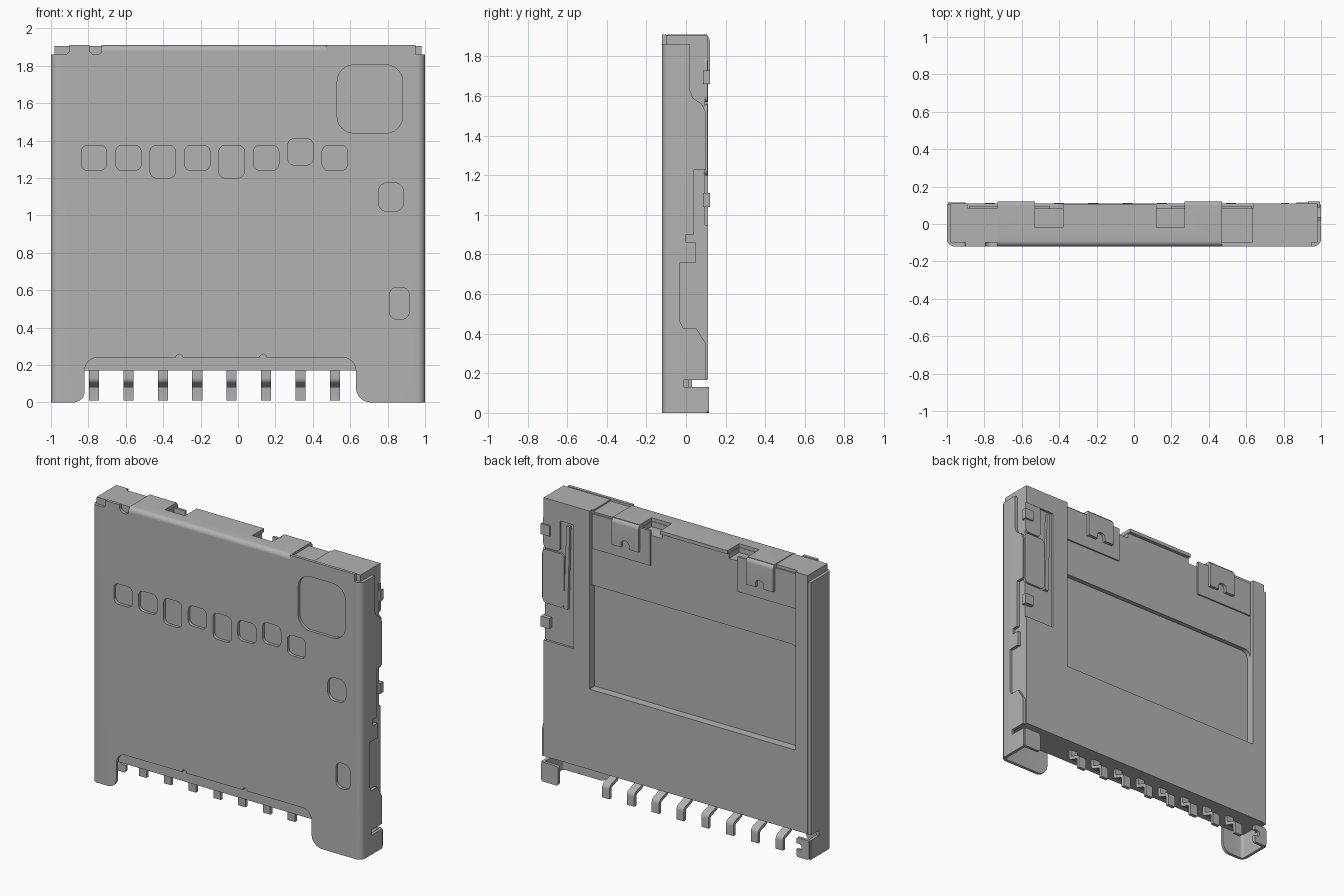
import bpy, bmesh, math
from mathutils import Vector

cube = bpy.data.objects.get("Cube")
if cube:
    bpy.data.objects.remove(cube)

metal = bpy.data.materials.new("socket grey")
metal.use_nodes = True
GREY = (0.45, 0.45, 0.45, 1)
metal.diffuse_color = GREY
metal.node_tree.nodes["Principled BSDF"].inputs["Base Color"].default_value = GREY

# Axis order for extruding a 2D profile: (profile u, profile v, depth)
MAP = {'x': lambda u, v, d: (d, u, v),
       'y': lambda u, v, d: (u, d, v),
       'z': lambda u, v, d: (u, v, d)}


def prism(name, pts, axis, lo, hi):
    """Extrude a closed 2D profile along an axis."""
    bm = bmesh.new()
    f = MAP[axis]
    a = [bm.verts.new(f(u, v, lo)) for u, v in pts]
    b = [bm.verts.new(f(u, v, hi)) for u, v in pts]
    bm.faces.new(a)
    bm.faces.new(b[::-1])
    for i in range(len(pts)):
        j = (i + 1) % len(pts)
        bm.faces.new((a[j], a[i], b[i], b[j]))
    bmesh.ops.recalc_face_normals(bm, faces=bm.faces)
    me = bpy.data.meshes.new(name)
    bm.to_mesh(me)
    bm.free()
    me.materials.append(metal)
    ob = bpy.data.objects.new(name, me)
    bpy.context.collection.objects.link(ob)
    return ob


def box(name, x0, x1, y0, y1, z0, z1):
    return prism(name, [(x0, y0), (x1, y0), (x1, y1), (x0, y1)], 'z', z0, z1)


def arc(cx, cy, r, a0, a1, n=6):
    return [(cx + r * math.cos(math.radians(a0 + (a1 - a0) * i / n)),
             cy + r * math.sin(math.radians(a0 + (a1 - a0) * i / n))) for i in range(n + 1)]


def round_rect(x0, x1, z0, z1, r):
    return (arc(x1 - r, z1 - r, r, 0, 90) + arc(x0 + r, z1 - r, r, 90, 180)
            + arc(x0 + r, z0 + r, r, 180, 270) + arc(x1 - r, z0 + r, r, 270, 360))


def cut(ob, *cutters):
    """Subtract cutters from an object, apply, and remove the cutters."""
    for c in cutters:
        c.hide_render = True
        m = ob.modifiers.new("cut", 'BOOLEAN')
        m.operation, m.solver, m.object = 'DIFFERENCE', 'EXACT', c
    bpy.context.view_layer.update()
    dg = bpy.context.evaluated_depsgraph_get()
    me = bpy.data.meshes.new_from_object(ob.evaluated_get(dg))
    ob.modifiers.clear()
    ob.data = me
    for c in cutters:
        bpy.data.objects.remove(c)


def ribbon(path, t):
    """Thicken an open 2D path into a closed profile."""
    left, right = [], []
    for i, p in enumerate(path):
        d = (Vector(path[min(i + 1, len(path) - 1)]) - Vector(path[max(i - 1, 0)])).normalized()
        n = Vector((-d.y, d.x)) * t / 2
        left.append(tuple(Vector(p) + n))
        right.append(tuple(Vector(p) - n))
    return left + right[::-1]


# Sheet metal cover: U section with rounded front corners
R, T = 0.04, 0.02
outer = [(-1, 0.105)] + arc(-1 + R, -0.12 + R, R, 180, 270) + arc(1 - R, -0.12 + R, R, 270, 360) + [(1, 0.105)]
inner = ([(1 - T, 0.105)] + arc(1 - R, -0.12 + R, R - T, 360, 270)
         + arc(-1 + R, -0.12 + R, R - T, 270, 180) + [(-1 + T, 0.105)])
cover = prism("cover", outer + inner, 'z', 0, 1.91)

# Bottom opening with relief bumps
opening = ([(-0.89, -0.1), (-0.89, 0)] + arc(-0.88, 0.06, 0.06, 270, 360)
           + arc(-0.75, 0.17, 0.07, 180, 90) + arc(-0.315, 0.24, 0.018, 180, 0)
           + arc(0.135, 0.24, 0.018, 180, 0) + arc(0.56, 0.17, 0.07, 90, 0)
           + arc(0.71, 0.08, 0.08, 180, 270) + [(0.72, -0.1)])
cutters = [prism("cut_opening", opening, 'y', -0.2, -0.05)]

# Inspection windows: x0, x1, z0, z1, radius
windows = [(0.53, 0.88, 1.44, 1.805, 0.09), (0.75, 0.885, 1.02, 1.175, 0.05),
           (0.81, 0.915, 0.445, 0.615, 0.04)]
for i in range(8):
    x = -0.77 + i * 0.184
    z0, z1 = {2: (1.20, 1.375), 4: (1.20, 1.375), 6: (1.27, 1.41)}.get(i, (1.24, 1.375))
    windows.append((x - 0.068, x + 0.068, z0, z1, 0.035))
cutters += [prism("cut_window", round_rect(*w), 'y', -0.2, -0.05) for w in windows]

# Top edge cut for the folded flange, corner reliefs
cutters += [box("cut_top", -0.73, 0.47, -0.2, 0.05, 1.88, 2),
            prism("cut_notch", round_rect(-0.795, -0.725, 1.86, 2, 0.03), 'y', -0.2, -0.05),
            prism("cut_corner", round_rect(-1.1, -0.90, 1.86, 2, 0.03), 'y', -0.2, 0.2),
            box("cut_corner", 0.95, 1.1, -0.2, 0.2, 1.86, 2)]

# Left wall outline, and slot in the right wall
wall = [(0.02, 2), (0.02, 1.63), (0.035, 1.59), (0.08, 1.56), (0.1, 1.52), (0.1, 1.23), (0.04, 1.23),
        (0.04, 0.9), (0, 0.9), (0, 0.86), (0.05, 0.86), (0.05, 0.76), (-0.03, 0.76), (-0.03, 0.46),
        (-0.015, 0.43), (0.05, 0.43), (0.1, 0.35), (0.1, 0.165), (-0.01, 0.165), (-0.01, 0.13),
        (0.3, 0.13), (0.3, 2)]
cutters += [prism("cut_wall", wall, 'x', 0.9, 1.1),
            box("cut_slot", -1.1, -0.9, 0.02, 0.3, 0.13, 0.165)]
cut(cover, *cutters)

# Housing with stepped recesses in the back
housing = box("housing", -0.98, 0.98, -0.1, 0.11, 0.17, 1.905)
cut(housing,
    box("cut_upper", -0.89, 0.64, 0.085, 0.3, 1.0, 2),
    prism("cut_card", [(-0.89, 0.71), (0.64, 0.71), (0.64, 1.4)] + arc(-0.84, 1.35, 0.05, 90, 180),
          'y', 0.055, 0.3),
    box("cut_latch", 0.76, 1.1, 0.095, 0.3, 0.95, 1.78),
    box("cut_top", -0.73, 0.47, -0.3, 0.3, 1.885, 2),
    box("cut_step", 0.46, 0.63, -0.1, 0.3, 1.895, 2),
    box("cut_bay", -0.53, -0.38, -0.02, 0.3, 1.85, 2),
    box("cut_bay", 0.12, 0.27, -0.02, 0.3, 1.85, 2))

# Corner plates beside the clips
for name, x0, x1 in (("corner_plate_right", -0.88, -0.45), ("corner_plate_left", 0.2, 0.63)):
    box(name, x0, x1, 0.08, 0.095, 1.65, 1.885)

# Folded top flange
fold = ([(-0.12, 1.87)] + arc(-0.09, 1.88, 0.03, 180, 90) + [(0.105, 1.91), (0.105, 1.887)]
        + arc(-0.09, 1.877, 0.01, 90, 180) + [(-0.1, 1.87)])
flange = prism("top_flange", fold, 'x', -0.73, 0.47)
cut(flange, box("cut_bay", -0.53, -0.38, -0.02, 0.3, 1.8, 2),
    box("cut_bay", 0.12, 0.27, -0.02, 0.3, 1.8, 2))

# Clips that wrap over onto the back
for side, x in (("right", -0.63), ("left", 0.37)):
    hook = ([(0.08, 1.91)] + arc(0.09, 1.88, 0.03, 90, 0) + [(0.12, 1.73), (0.1, 1.73)]
            + arc(0.09, 1.88, 0.01, 0, 90) + [(0.08, 1.89)])
    clip = prism("clip_" + side, hook, 'x', x - 0.1, x + 0.1)
    cut(clip, prism("cut_clip", round_rect(x - 0.03, x + 0.03, 1.6, 1.78, 0.025), 'y', 0, 0.3))

# Latch spring on the back
prism("latch_rib", [(0.80, 1.2), (0.83, 1.2), (0.81, 1.76), (0.785, 1.76)], 'y', 0.09, 0.112)
prism("latch_spring", round_rect(0.83, 0.99, 1.2, 1.56, 0.03), 'y', 0.09, 0.108)
prism("latch_plate", round_rect(0.86, 0.985, 1.57, 1.8, 0.03), 'y', 0.09, 0.108)
for name, z in (("upper_hook", 1.66), ("lower_hook", 1.04)):
    box(name, 0.93, 0.995, 0.085, 0.12, z, z + 0.07)

# Solder feet folded behind the lower corners
prism("foot_left", round_rect(0.87, 0.995, 0, 0.13, 0.015), 'y', 0.095, 0.115)
foot = prism("foot_right", round_rect(-0.995, -0.9, 0, 0.13, 0.015), 'y', 0.095, 0.115)
cut(foot, prism("cut_foot", round_rect(-0.94, -0.85, 0.05, 0.09, 0.018), 'y', 0, 0.3))

# Eight S-bent contacts
bend = ([(0.02, 0.2), (0.02, 0.15)] + arc(0.04, 0.13, 0.02, 180, 250, 4)
        + arc(0.08, 0.075, 0.02, 70, 0, 4) + [(0.1, 0.01)])
for i in range(8):
    x = -0.77 + i * 0.184
    prism("contact_%d" % (i + 1), ribbon(bend, 0.022), 'x', x - 0.027, x + 0.027)

# Smooth the bends, keep edges sharp
bpy.ops.object.select_all(action='DESELECT')
for ob in bpy.context.scene.objects:
    if ob.type == 'MESH':
        ob.select_set(True)
        bpy.context.view_layer.objects.active = ob
bpy.ops.object.shade_smooth_by_angle(angle=math.radians(32))
